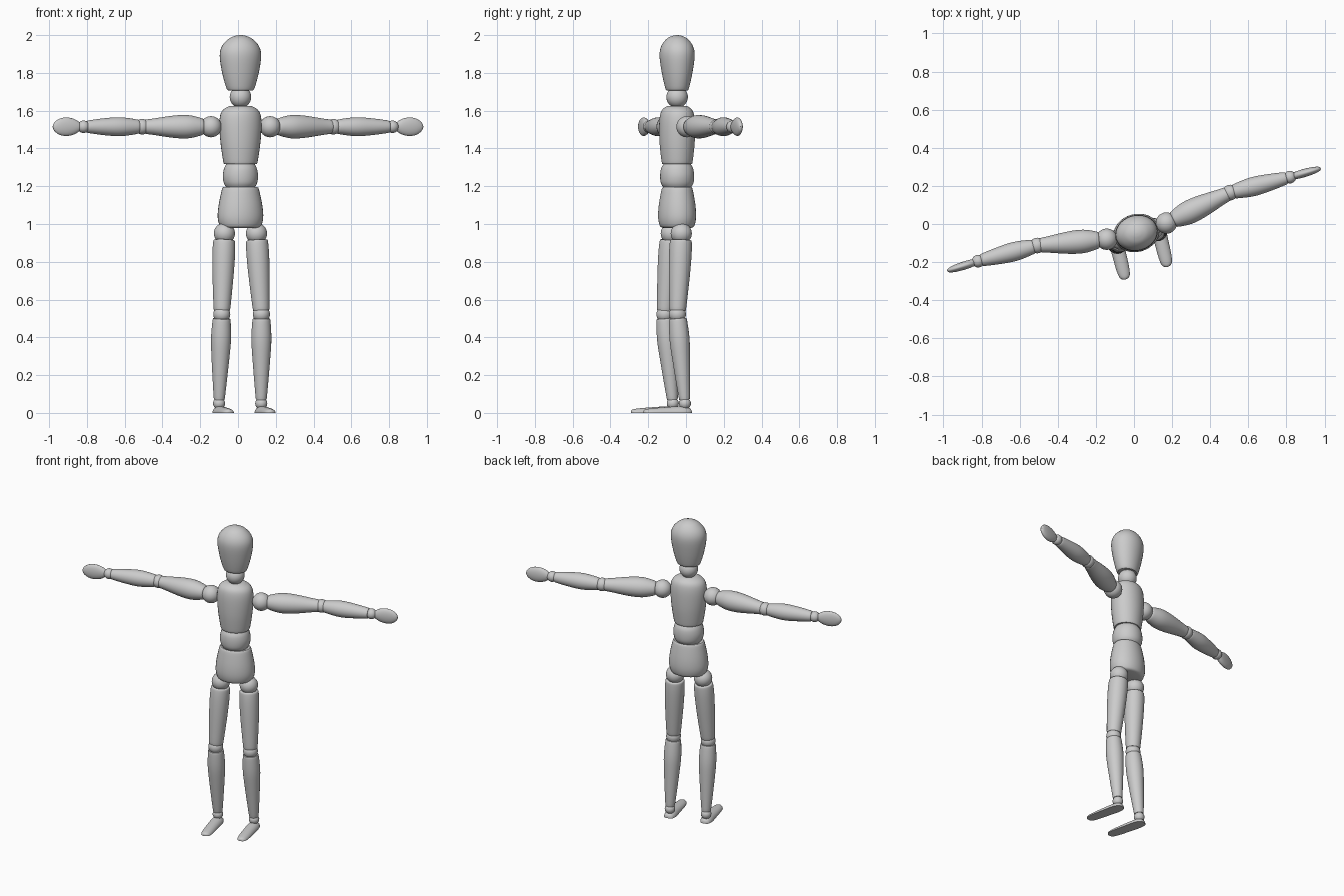
import bpy, bmesh, math
from mathutils import Vector

if "Cube" in bpy.data.objects:
    bpy.data.objects.remove(bpy.data.objects["Cube"])

GREY = (0.6, 0.6, 0.6, 1)
mat = bpy.data.materials.new("plain grey")
mat.use_nodes = True
mat.diffuse_color = GREY
mat.node_tree.nodes["Principled BSDF"].inputs["Base Color"].default_value = GREY

TURN = math.radians(15)  # whole figure is turned a little to its right
SIDE = Vector((math.cos(TURN), math.sin(TURN), 0))
UP = Vector((0, 0, 1))
CENTRE = Vector((0.013, -0.047, 0))
parts = []


def finish(name, bm):
    bmesh.ops.recalc_face_normals(bm, faces=bm.faces)
    mesh = bpy.data.meshes.new(name)
    bm.to_mesh(mesh)
    bm.free()
    mesh.materials.append(mat)
    ob = bpy.data.objects.new(name, mesh)
    bpy.context.collection.objects.link(ob)
    parts.append(ob)


def smooth_rings(rings, steps=4):
    """Catmull-Rom curve through the profile rings."""
    r = [Vector(p) for p in rings]
    r = [r[0]] + r + [r[-1]]
    out = []
    for p0, p1, p2, p3 in zip(r, r[1:], r[2:], r[3:]):
        for k in range(steps):
            s = k / steps
            out.append(0.5 * (2 * p1 + (p2 - p0) * s
                              + (2 * p0 - 5 * p1 + 4 * p2 - p3) * s ** 2
                              + (3 * p1 - p0 - 3 * p2 + p3) * s ** 3))
    return out + [r[-1]]


def loft(name, a, b, rings, ref, flat=False, sides=32):
    """Elliptical rings (fraction, half width, half depth) from a to b."""
    a, b = Vector(a), Vector(b)
    axis = (b - a).normalized()
    v_dir = axis.cross(ref).normalized()
    u_dir = v_dir.cross(axis)
    bm = bmesh.new()
    loops = []
    for t, w, d in smooth_rings(rings):
        loop = []
        for i in range(sides):
            ang = math.tau * i / sides
            v = d * math.sin(ang)
            if flat:
                v = max(v, 0)
            loop.append(bm.verts.new(a.lerp(b, t) + u_dir * w * math.cos(ang) + v_dir * v))
        loops.append(loop)
    for lo, hi in zip(loops, loops[1:]):
        for i in range(sides):
            j = (i + 1) % sides
            bm.faces.new((lo[i], lo[j], hi[j], hi[i]))
    bm.faces.new(loops[0])
    bm.faces.new(loops[-1])
    finish(name, bm)


def ball(name, pos, radius, flatten=1):
    bm = bmesh.new()
    bmesh.ops.create_uvsphere(bm, u_segments=28, v_segments=16, radius=radius)
    bmesh.ops.scale(bm, vec=(1, 1, flatten), verts=bm.verts)
    bmesh.ops.translate(bm, vec=pos, verts=bm.verts)
    finish(name, bm)


def limb(name, a, b, radii, ref, gap_a, gap_b):
    """Turned limb between two joint centres, leaving gaps for the balls."""
    a, b = Vector(a), Vector(b)
    axis = (b - a).normalized()
    loft(name, a + axis * gap_a, b - axis * gap_b, [(t, r, r) for t, r in radii], ref)


def trunk(name, low, high, rings):
    loft(name, CENTRE + UP * low, CENTRE + UP * high, rings, SIDE)


# Head, neck and body
trunk("head", 1.708, 2.0, [(0, .062, .052), (.03, .074, .061), (.3, .097, .079),
                           (.62, .111, .092), (.8, .099, .083), (.93, .064, .056),
                           (.985, .03, .026), (1, .004, .004)])
ball("neck_joint", CENTRE + UP * 1.672, .057)
trunk("chest", 1.317, 1.626, [(0, .086, .077), (.05, .092, .082), (.35, .106, .092),
                              (.65, .113, .094), (.84, .108, .089), (.94, .09, .076),
                              (1, .056, .05)])
trunk("waist", 1.19, 1.32, [(0, .073, .07), (.2, .088, .086), (.5, .094, .09),
                            (.8, .087, .085), (1, .074, .07)])
trunk("pelvis", .98, 1.195, [(0, .096, .075), (.05, .111, .09), (.25, .122, .099),
                             (.55, .117, .096), (.93, .1, .082), (1, .092, .074)])

# Arms: shoulder, elbow, wrist and fingertip centres
ARM_Z = 1.515
arms = {"left": [(.17, .005), (.505, .165), (.818, .246), (.98, .292)],
        "right": [(-.143, -.08), (-.508, -.113), (-.818, -.195), (-.98, -.246)]}
UPPER_ARM = [(0, .038), (.04, .046), (.25, .061), (.5, .059), (.85, .043), (.97, .038), (1, .033)]
FOREARM = [(0, .033), (.04, .039), (.35, .05), (.65, .045), (.95, .034), (1, .029)]
HAND = [(0, .014, .012), (.06, .026, .018), (.25, .042, .021), (.5, .049, .021),
        (.75, .043, .018), (.93, .025, .012), (1, .005, .004)]
for side, points in arms.items():
    shoulder, elbow, wrist, tip = [Vector((x, y, ARM_Z)) for x, y in points]
    ball(side + "_shoulder_joint", shoulder, .056)
    limb(side + "_upper_arm", shoulder, elbow, UPPER_ARM, UP, .04, .012)
    ball(side + "_elbow_joint", elbow, .041)
    limb(side + "_forearm", elbow, wrist, FOREARM, UP, .02, .018)
    ball(side + "_wrist_joint", wrist, .033)
    loft(side + "_hand", wrist.lerp(tip, .1), tip, HAND, UP)

# Legs: hip, knee and ankle centres, then the toe
legs = {"left": [(.098, -.025, .95), (.124, -.045, .522), (.123, -.006, .05), (.176, -.225, 0)],
        "right": [(-.072, -.078, .95), (-.086, -.112, .522), (-.1, -.07, .05), (-.045, -.291, 0)]}
THIGH = [(0, .053), (.03, .058), (.2, .06), (.5, .056), (.95, .045), (1, .041)]
SHIN = [(0, .043), (.03, .048), (.25, .053), (.5, .047), (.95, .031), (1, .027)]
FOOT = [(0, .012, .014), (.04, .028, .026), (.18, .038, .035), (.45, .037, .032),
        (.75, .035, .026), (.92, .029, .021), (.98, .018, .016), (1, .006, .01)]
for side, points in legs.items():
    hip, knee, ankle, toe = [Vector(p) for p in points]
    ball(side + "_hip_joint", hip, .056)
    limb(side + "_thigh", hip, knee, THIGH, SIDE, .035, .022)
    ball(side + "_knee_joint", knee, .045)
    limb(side + "_shin", knee, ankle, SHIN, SIDE, .022, .022)
    ball(side + "_ankle_joint", ankle, .032)
    under = Vector((ankle.x, ankle.y, 0))
    heel = under - (toe - under).normalized() * .035
    loft(side + "_foot", heel, toe, FOOT, SIDE, flat=True)

# Smooth shading with crisp turned ends
bpy.ops.object.select_all(action='DESELECT')
for ob in parts:
    ob.select_set(True)
bpy.context.view_layer.objects.active = parts[0]
bpy.ops.object.shade_smooth_by_angle(angle=math.radians(40))
